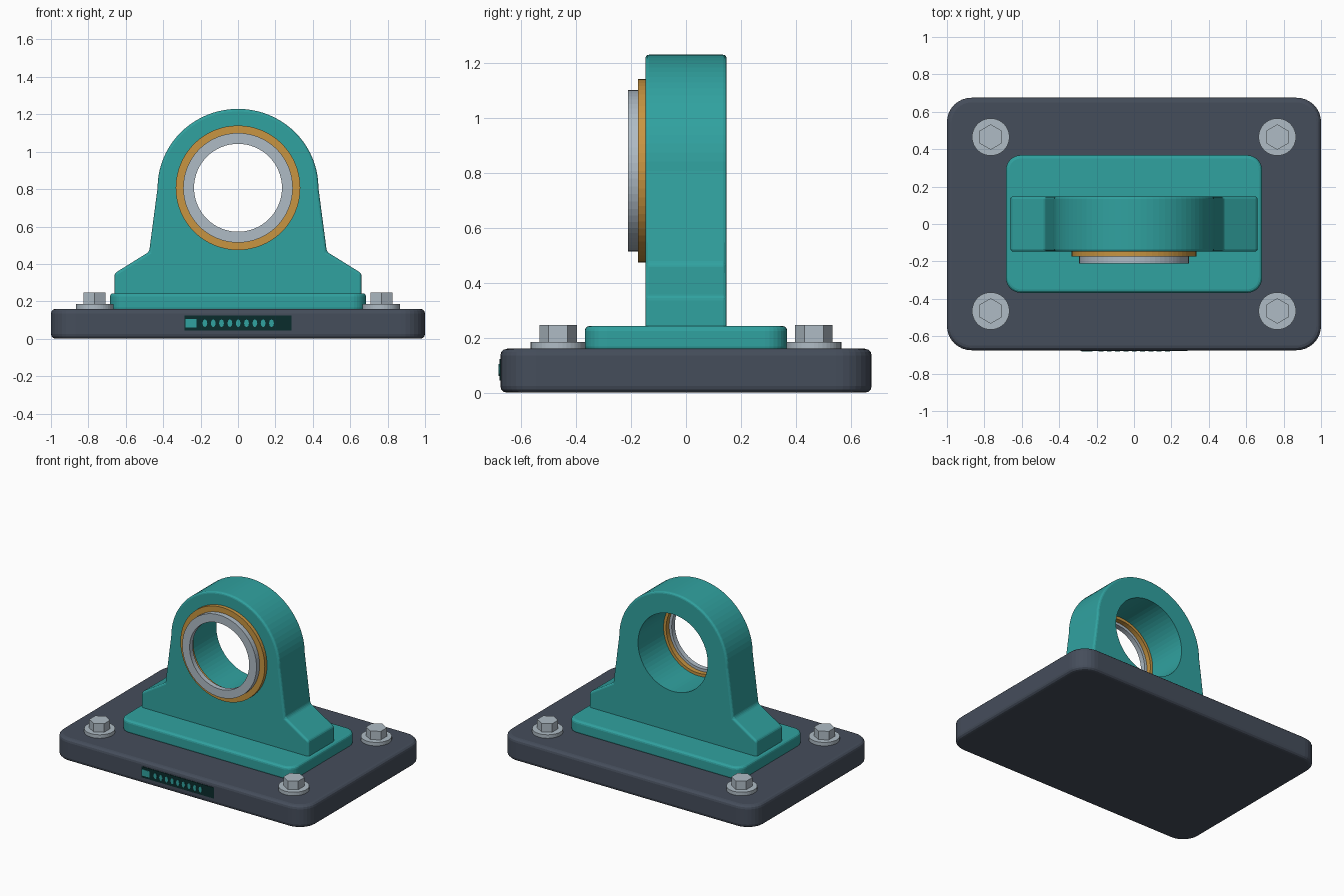
import bpy, bmesh, math
from mathutils import Vector

cube = bpy.data.objects.get("Cube")
if cube:
    bpy.data.objects.remove(cube, do_unlink=True)


def material(name, rgb):
    m = bpy.data.materials.new(name)
    m.use_nodes = True
    m.diffuse_color = (*rgb, 1)
    m.node_tree.nodes["Principled BSDF"].inputs["Base Color"].default_value = (*rgb, 1)
    return m


TEAL = material("teal paint", (0.03, 0.36, 0.35))
SLATE = material("slate grey", (0.06, 0.075, 0.105))
STEEL = material("pale steel", (0.43, 0.50, 0.56))
BRONZE = material("bronze", (0.58, 0.30, 0.053))
DARK = material("dark teal", (0.003, 0.025, 0.025))


def finish(bm, name, mat, bevel=0):
    bmesh.ops.recalc_face_normals(bm, faces=bm.faces)
    mesh = bpy.data.meshes.new(name)
    bm.to_mesh(mesh)
    bm.free()
    mesh.materials.append(mat)
    obj = bpy.data.objects.new(name, mesh)
    bpy.context.collection.objects.link(obj)
    if bevel:
        mod = obj.modifiers.new("soft_edges", "BEVEL")
        mod.width, mod.segments = bevel, 3
        mod.limit_method, mod.angle_limit = "ANGLE", math.radians(50)
    return obj


def prism(name, points, start, end, mat, axis="z", bevel=0):
    """Extrude a 2D outline along z, or an x-z outline along y."""
    bm = bmesh.new()
    place = (lambda a, b, h: (a, b, h)) if axis == "z" else (lambda a, b, h: (a, h, b))
    face = bm.faces.new([bm.verts.new(place(a, b, start)) for a, b in points])
    top = bmesh.ops.extrude_face_region(bm, geom=[face])["geom"]
    verts = [v for v in top if isinstance(v, bmesh.types.BMVert)]
    bmesh.ops.translate(bm, verts=verts, vec=Vector(place(0, 0, end - start)))
    return finish(bm, name, mat, bevel)


def arc(cx, cy, rx, ry, a0, a1, n):
    angles = [math.radians(a0 + (a1 - a0) * i / n) for i in range(n + 1)]
    return [(cx + rx * math.cos(a), cy + ry * math.sin(a)) for a in angles]


def circle(r, n, cx=0, cy=0, turn=0):
    return arc(cx, cy, r, r, turn, turn + 360, n)[:-1]


def rounded_rect(w, d, r):
    pts = []
    for i, (sx, sy) in enumerate([(1, 1), (-1, 1), (-1, -1), (1, -1)]):
        pts += arc(sx * (w - r), sy * (d - r), r, r, i * 90, i * 90 + 90, 8)
    return pts


def rect(x0, x1, z0, z1):
    return [(x0, z0), (x1, z0), (x1, z1), (x0, z1)]


def ring(name, inner, outer, y0, y1, mat, n=64):
    """Flat-sided ring around the bore axis."""
    bm = bmesh.new()
    section = [(inner, y0), (outer, y0), (outer, y1), (inner, y1)]
    loops = [[bm.verts.new((x, y, z)) for x, z in circle(r, n, 0, BORE_Z)]
             for r, y in section]
    for a, b in zip(loops, loops[1:] + loops[:1]):
        for i in range(n):
            j = (i + 1) % n
            bm.faces.new((a[i], a[j], b[j], b[i]))
    return finish(bm, name, mat)


BORE_Z = 0.807

# Base slab and raised pad
prism("base_plate", rounded_rect(1.0, 0.675, 0.13), 0, 0.16, SLATE, bevel=0.025)
prism("mounting_pad", rounded_rect(0.685, 0.368, 0.08), 0.15, 0.243, TEAL, bevel=0.018)

# Bearing housing: stepped feet, tapering sides, round top, through bore
side = [(0.66, 0.215), (0.66, 0.35), (0.475, 0.465)]
outline = side + arc(0, BORE_Z, 0.43, 0.422, 0, 180, 40) + [(-x, z) for x, z in reversed(side)]
housing = prism("bearing_housing", outline, -0.148, 0.148, TEAL, "y", 0.014)
cutter = prism("bore_cutter", circle(0.275, 64, 0, BORE_Z), -0.5, 0.5, TEAL, "y")
cutter.hide_render = True
cut = housing.modifiers.new("bore", "BOOLEAN")
cut.operation, cut.object, cut.solver = "DIFFERENCE", cutter, "EXACT"
bpy.context.view_layer.update()
baked = bpy.data.meshes.new_from_object(
    housing.evaluated_get(bpy.context.evaluated_depsgraph_get()))
housing.modifiers.clear()
housing.data = baked
bpy.data.objects.remove(cutter, do_unlink=True)

# Bushing and retaining ring on the front of the bore
ring("bronze_bushing", 0.255, 0.333, -0.174, -0.14, BRONZE)
ring("steel_retaining_ring", 0.235, 0.293, -0.21, -0.174, STEEL)

# Four corner bolts with washers
for sx, x_name in ((1, "left"), (-1, "right")):
    for sy, y_name in ((-1, "front"), (1, "back")):
        where = f"{y_name}_{x_name}"
        x, y = sx * 0.766, sy * 0.465
        prism(f"washer_{where}", circle(0.1, 40, x, y), 0.155, 0.185, STEEL)
        prism(f"bolt_head_{where}", circle(0.068, 6, x, y, 30), 0.18, 0.246, STEEL)

# Front name strip with plain raised marks
prism("front_strip", rect(-0.285, 0.285, 0.045, 0.123), -0.678, -0.672, DARK, "y")
prism("strip_block", rect(-0.28, -0.222, 0.06, 0.105), -0.681, -0.676, TEAL, "y")
for i in range(9):
    x = -0.177 + i * 0.0445
    mark = arc(x, 0.083, 0.013, 0.021, 0, 360, 8)[:-1]
    prism(f"strip_mark_{i + 1}", mark, -0.681, -0.676, TEAL, "y")
